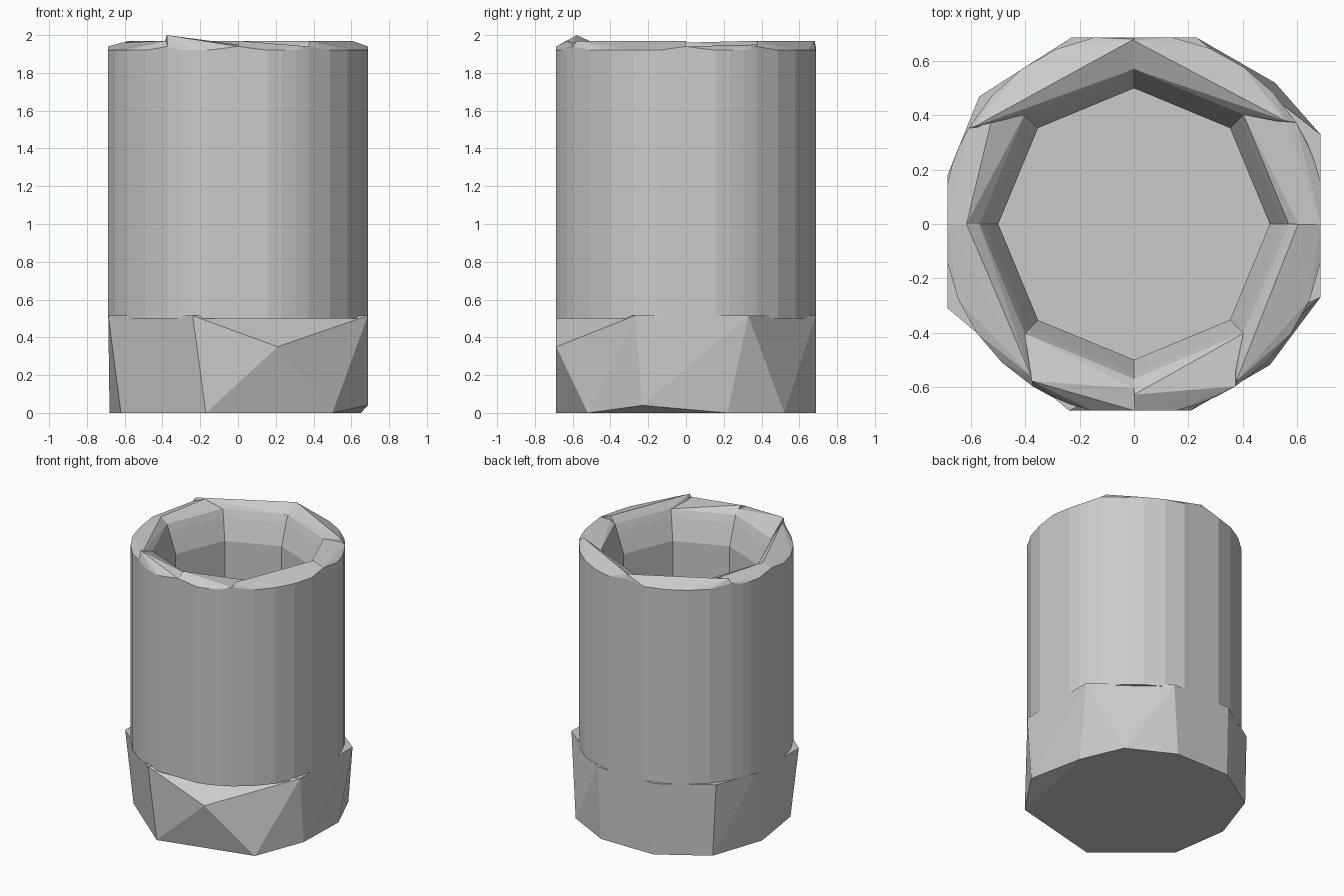
import bpy, bmesh
from math import cos, sin, radians
from mathutils import Vector

cube = bpy.data.objects.get("Cube")
if cube:
    bpy.data.objects.remove(cube, do_unlink=True)

GREY = (0.6, 0.6, 0.6, 1)
mat = bpy.data.materials.new("plain grey")
mat.use_nodes = True
mat.diffuse_color = GREY
mat.node_tree.nodes["Principled BSDF"].inputs["Base Color"].default_value = GREY


def hull(name, points):
    """Flat-faced convex solid around the points."""
    bm = bmesh.new()
    verts = [bm.verts.new(p) for p in points]
    res = bmesh.ops.convex_hull(bm, input=verts)
    extra = {g for g in res["geom_interior"] + res["geom_unused"]
             if isinstance(g, bmesh.types.BMVert)}
    bmesh.ops.delete(bm, geom=list(extra), context='VERTS')
    bmesh.ops.dissolve_limit(bm, angle_limit=radians(1), verts=bm.verts, edges=bm.edges)
    bmesh.ops.recalc_face_normals(bm, faces=bm.faces)
    mesh = bpy.data.meshes.new(name)
    bm.to_mesh(mesh)
    bm.free()
    mesh.materials.append(mat)
    ob = bpy.data.objects.new(name, mesh)
    bpy.context.collection.objects.link(ob)
    return ob


def polar(r, deg, z, limit=0.687):
    clamp = lambda v: max(-limit, min(limit, v))
    return Vector((clamp(r * cos(radians(deg))), clamp(r * sin(radians(deg))), z))


# Faceted base block, its flat top is the floor of the cup
top = [(-.24, -.687), (.687, -.27), (.687, .33), (.23, .687),
       (-.23, .687), (-.57, .47), (-.687, .18), (-.687, -.31)]
bottom = [(-.17, -.687), (.5, -.52), (.65, .22), (.52, .52), (.2, .687),
          (-.22, .687), (-.55, .48), (-.68, .1), (-.62, -.31)]
hull("base", [(x, y, .515) for x, y in top] + [(x, y, 0) for x, y in bottom]
     + [(.21, -.687, .35), (.687, -.23, .04)])

# Wall staves: flat inside with a flared lip, round outside
LIP = [(.5, .5), (.5, 1.72), (.55, 1.87), (.57, 1.92)]
OUTER = [0, 32, 90, 150, 180, 238, 270, 302, 360]
# Ridge of each stave: fraction across the rim and height, at both ends
RIDGE = [(.3, 1.94, .8, 1.95), (.8, 1.97, .9, 1.97), (.95, 1.97, .9, 1.97),
         (.6, 1.97, .4, 1.96), (.4, 1.96, .8, 1.97), (.9, 2.0, .3, 1.95),
         (.5, 1.97, .6, 1.93), (.9, 1.97, .3, 1.97)]
for k, (f0, z0, f1, z1) in enumerate(RIDGE):
    a0, a1 = OUTER[k], OUTER[k + 1]
    pts = [polar(r, 45 * (k + e), z) for r, z in LIP for e in (0, 1)]
    steps = 5
    for i in range(steps + 1):
        a = a0 + (a1 - a0) * i / steps
        rim = 1.94 if i in (0, steps) else 1.92
        pts += [polar(.705, a, .5), polar(.705, a, rim)]
    for inner, outer, f, z in ((45 * k, a0, f0, z0), (45 * k + 45, a1, f1, z1)):
        p = polar(.57, inner, z).lerp(polar(.705, outer, z), f)
        pts.append(p)
    hull(f"wall_stave_{k + 1}", pts)
